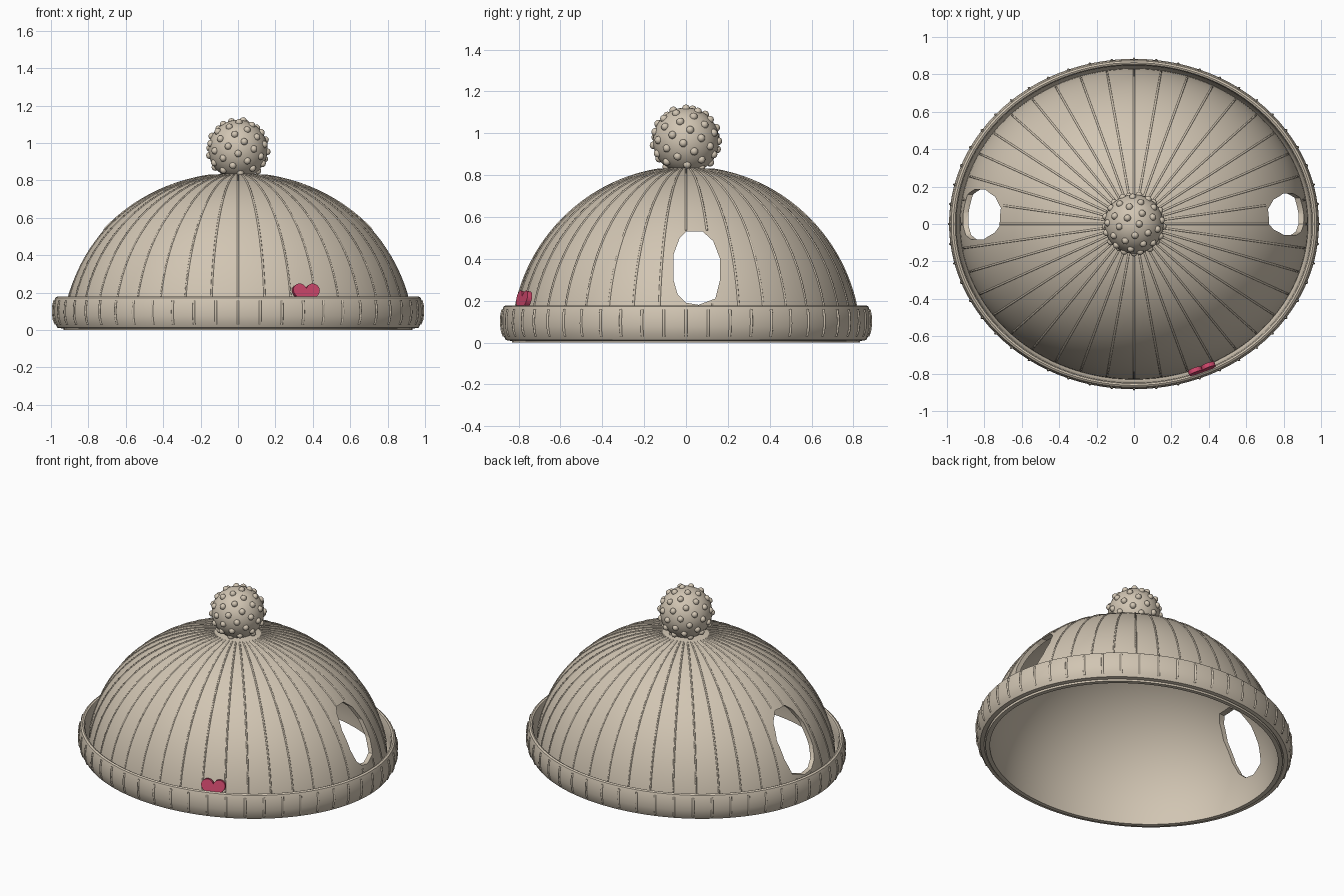
import bpy, bmesh, math
from math import sin, cos, pi, radians
from mathutils import Matrix, Vector

if "Cube" in bpy.data.objects:
    bpy.data.objects.remove(bpy.data.objects["Cube"])

YS = 0.893            # hat is slightly oval
RX, RZ = 0.932, 0.838  # dome radii


def material(name, rgb):
    m = bpy.data.materials.new(name)
    m.diffuse_color = (*rgb, 1)
    m.use_nodes = True
    m.node_tree.nodes["Principled BSDF"].inputs["Base Color"].default_value = m.diffuse_color
    return m


WOOL = material("oatmeal_wool", (0.64, 0.56, 0.45))
PINK = material("heart_pink", (0.62, 0.065, 0.15))


def finish(bm, name, mat=None, smooth=40):
    bmesh.ops.recalc_face_normals(bm, faces=bm.faces)
    me = bpy.data.meshes.new(name)
    bm.to_mesh(me)
    bm.free()
    ob = bpy.data.objects.new(name, me)
    bpy.context.collection.objects.link(ob)
    if mat:
        me.materials.append(mat)
    if smooth:
        shade(ob, smooth)
    return ob


def activate(ob):
    bpy.ops.object.select_all(action='DESELECT')
    ob.select_set(True)
    bpy.context.view_layer.objects.active = ob


def shade(ob, angle):
    activate(ob)
    bpy.ops.object.shade_smooth_by_angle(angle=radians(angle))


def lathe(name, profile, closed, steps=104):
    bm = bmesh.new()
    vs = [bm.verts.new((r, 0, z)) for r, z in profile]
    es = [bm.edges.new(p) for p in zip(vs, vs[1:])]
    if closed:
        es.append(bm.edges.new((vs[-1], vs[0])))
    bmesh.ops.spin(bm, geom=vs + es, cent=(0, 0, 0), axis=(0, 0, 1),
                   angle=2 * pi, steps=steps, use_duplicate=False)
    bmesh.ops.remove_doubles(bm, verts=bm.verts, dist=1e-5)
    bmesh.ops.scale(bm, vec=(1, YS, 1), verts=bm.verts)
    return finish(bm, name, WOOL)


def tubes(name, paths, radius):
    cu = bpy.data.curves.new(name, 'CURVE')
    cu.dimensions = '3D'
    cu.bevel_depth, cu.bevel_resolution, cu.use_fill_caps = radius, 1, True
    for path in paths:
        sp = cu.splines.new('POLY')
        sp.points.add(len(path) - 1)
        for p, co in zip(sp.points, path):
            p.co = (*co, 1)
    ob = bpy.data.objects.new(name, cu)
    bpy.context.collection.objects.link(ob)
    cu.materials.append(WOOL)
    activate(ob)
    bpy.ops.object.convert(target='MESH')
    shade(bpy.context.object, 60)


# Dome: thin-walled shell, open at the bottom
N = 32
outer = [(RX * cos(pi / 2 * i / N), RZ * sin(pi / 2 * i / N)) for i in range(N)] + [(0, RZ)]
T = 0.028
inner = [(0, RZ - T)] + [((RX - T) * cos(pi / 2 * i / N), (RZ - T) * sin(pi / 2 * i / N))
                         for i in range(N - 1, -1, -1)]
dome = lathe("dome", outer + inner + [outer[0]], False)

# Ragged ear holes, right one smaller than left
HOLE = [(0, .53), (.08, .53), (.13, .485), (.163, .40), (.163, .30), (.14, .21), (.06, .18),
        (0, .19), (-.04, .23), (-.06, .30), (-.06, .42), (-.03, .50)]
HC = Vector((.052, .355))
HOLES = {1: (1.0, 1.0, 0.0), -1: (1.2, 1.08, -0.01)}  # side: y scale, z scale, z shift


def cut_hole(side):
    sy, sz, dz = HOLES[side]
    bm = bmesh.new()
    vs = [bm.verts.new((0.5 * side, HC.x + (y - HC.x) * sy, HC.y + dz + (z - HC.y) * sz))
          for y, z in HOLE]
    f = bm.faces.new(vs)
    ext = bmesh.ops.extrude_face_region(bm, geom=[f])['geom']
    bmesh.ops.translate(bm, vec=(0.7 * side, 0, 0),
                        verts=[v for v in ext if isinstance(v, bmesh.types.BMVert)])
    cutter = finish(bm, "hole_cutter", smooth=0)
    cutter.hide_render = True
    mod = dome.modifiers.new("hole", 'BOOLEAN')
    mod.operation, mod.solver, mod.object = 'DIFFERENCE', 'EXACT', cutter
    activate(dome)
    bpy.ops.object.modifier_apply(modifier=mod.name)
    bpy.data.objects.remove(cutter)


for s in (1, -1):
    cut_hole(s)
shade(dome, 40)


def in_hole(p):
    sy, sz, dz = HOLES[1 if p.x > 0 else -1]
    if abs(p.x) < 0.5:
        return False
    u = abs(p.y - HC.x) / (.116 * sy)
    v = abs(p.z - HC.y - dz) / (.182 * sz)
    return u ** 2.4 + v ** 2.4 < 1


# Seam ribs running up the dome, interrupted at the holes
ribs = []
for k in range(40):
    a = 2 * pi * k / 40
    run = []
    for i in range(61):
        e = radians(8 + 73 * i / 60)
        p = Vector((RX * cos(e) * cos(a), RX * YS * cos(e) * sin(a), RZ * sin(e)))
        if in_hole(p):
            if len(run) > 1:
                ribs.append(run)
            run = []
        else:
            run.append(p)
    if len(run) > 1:
        ribs.append(run)
tubes("dome_ribs", ribs, 0.005)

# Folded brim with a small gap to the dome
BRIM = [(.94, .008), (.965, .012), (.981, .04), (.988, .075), (.989, .11), (.984, .15),
        (.977, .172), (.966, .178), (.956, .174), (.950, .16), (.947, .10), (.94, .05), (.925, .03)]
lathe("brim", BRIM, True)

# Short ribs around the brim
tubes("brim_ribs", [[(r * cos(a), r * YS * sin(a), z) for r, z in
                     ((.975, .03), (.985, .055), (.990, .09), (.989, .125), (.982, .158))]
                    for a in (2 * pi * k / 52 for k in range(52))], 0.0065)

# Pompom and its knots
PC, PR = Vector((0, 0, 0.965)), 0.158
bm = bmesh.new()
bmesh.ops.create_uvsphere(bm, u_segments=48, v_segments=24, radius=PR,
                          matrix=Matrix.Translation(PC))
finish(bm, "pompom", WOOL)
bm = bmesh.new()
K = 64
for i in range(K):
    z = 1 - 2 * (i + 0.5) / K
    if z < -0.85:
        continue
    a, r = i * pi * (3 - 5 ** 0.5), (1 - z * z) ** 0.5
    bmesh.ops.create_uvsphere(bm, u_segments=14, v_segments=8, radius=0.019, matrix=Matrix.Translation(
        PC + Vector((r * cos(a), r * sin(a), z)) * (PR - 0.002)))
finish(bm, "pompom_knots", WOOL, 60)

# Heart patch tucked behind the brim
bm = bmesh.new()
vs = []
for i in range(40):
    t = 2 * pi * i / 40
    x = 16 * sin(t) ** 3
    y = 13 * cos(t) - 5 * cos(2 * t) - 2 * cos(3 * t) - cos(4 * t)
    vs.append(bm.verts.new((x * 0.0047, 0, y * 0.0045)))
f = bm.faces.new(vs)
ext = bmesh.ops.extrude_face_region(bm, geom=[f])['geom']
bmesh.ops.translate(bm, vec=(0, 0.024, 0), verts=[v for v in ext if isinstance(v, bmesh.types.BMVert)])
heart = finish(bm, "heart_patch", PINK)
heart.matrix_world = (Matrix.Translation((0.368, -0.788, 0.196)) @ Matrix.Rotation(radians(20), 4, 'Z')
                      @ Matrix.Rotation(radians(-12), 4, 'X'))
